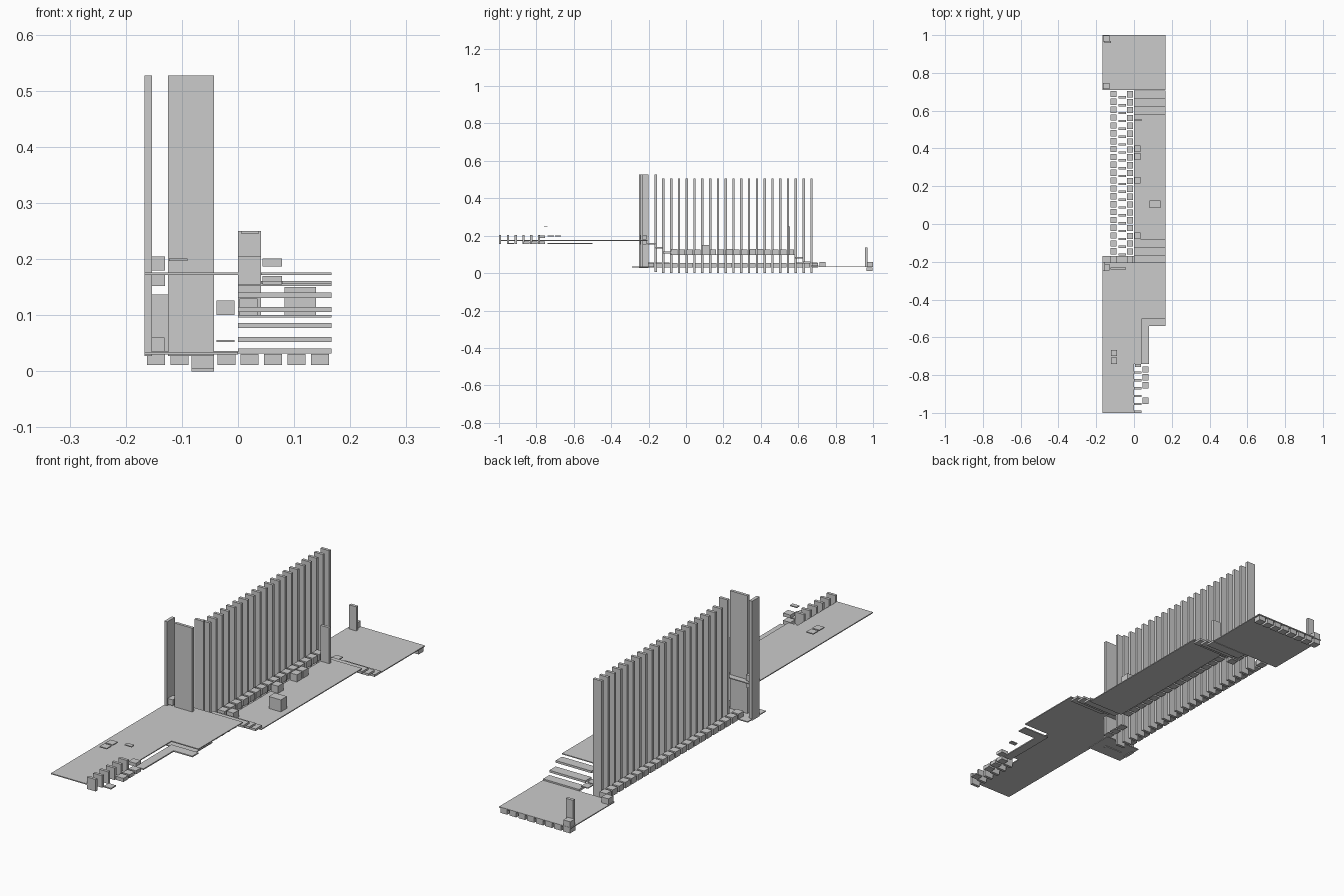
import bpy, bmesh

grey = bpy.data.materials.new("light_grey")
grey.diffuse_color = (0.6, 0.6, 0.6, 1)


def part(name, boxes):
    """One object from boxes given as (x0, x1, y0, y1, z0, z1)."""
    bm = bmesh.new()
    for x0, x1, y0, y1, z0, z1 in boxes:
        vs = bmesh.ops.create_cube(bm, size=1)["verts"]
        for v in vs:
            v.co.x = x1 if v.co.x > 0 else x0
            v.co.y = y1 if v.co.y > 0 else y0
            v.co.z = z1 if v.co.z > 0 else z0
    me = bpy.data.meshes.new(name)
    bm.to_mesh(me)
    bm.free()
    me.materials.append(grey)
    ob = bpy.data.objects.new(name, me)
    bpy.context.collection.objects.link(ob)


P = 1 / 24      # module pitch
W = 1 / 6       # half width

# Decks at three levels
part("front_deck", [(-W, 0, -1, -0.205, 0.172, 0.176),
                    (0, 0.042, -0.74, -0.205, 0.172, 0.176),
                    (0.042, W, -0.5, -0.205, 0.172, 0.176)])
part("middle_deck", [(0, W, -0.083, 0.583, 0.096, 0.1)])
part("back_deck", [(-W, W, 0.71, 1, 0.032, 0.036)])
part("lower_plate", [(-W, 0, -0.29, -0.17, 0.03, 0.034)])

# Ledge below the cut corner of the front deck
part("ledge", [(0.042, 0.08, -0.74, -0.5, 0.156, 0.161),
               (0.08, W, -0.54, -0.5, 0.156, 0.161)])

# Steps between the decks
part("upper_steps", [(0, W, -0.205 + i * P, -0.205 + (i + 1) * P, z, z + 0.009)
                     for i, z in enumerate((0.152, 0.131, 0.106))])
part("lower_steps", [(0, W, 0.583 + i * P, 0.583 + (i + 1) * P, z, z + 0.009)
                     for i, z in enumerate((0.077, 0.052, 0.032))])

# Row of tall slats
part("slats", [(-0.083, -0.043, y, y + 0.012, 0, 0.505)
               for y in [-0.127 + i * P for i in range(20)]])
part("end_slat", [(-0.083, -0.043, -0.168, -0.156, 0.005, 0.527)])
part("tall_panel", [(-0.125, -0.043, -0.242, -0.23, 0.027, 0.527)])
part("tall_post", [(-W, -0.153, -0.25, -0.2, 0.027, 0.527)])

# Blocks along both sides of the slats
part("deck_blocks", [(-0.038, -0.006, y, y + 0.033, 0.1, 0.126)
                     for y in [-0.08 + i * P for i in range(16)]])
part("end_blocks", [(-0.038, -0.006, y, y + 0.033, 0.052, 0.056)
                    for y in (-0.203, -0.162, -0.12, 0.587, 0.628, 0.67)])
part("outer_blocks", [(-0.125, -0.092, y, y + 0.033, 0.03, 0.055)
                      for y in [-0.203 + i * P for i in range(22)]])

# Blocks and posts on the middle deck
part("middle_blocks", [(0.003, 0.035, y, y + 0.035, 0.1, 0.13)
                       for y in (-0.08, 0.215, 0.34, 0.38)])
part("middle_cube", [(0.083, 0.139, 0.085, 0.125, 0.1, 0.15)])
part("middle_post", [(0, 0.041, 0.545, 0.557, 0.1, 0.25)])

# Blocks and post on the back deck
part("back_post", [(-0.155, -0.122, 0.957, 0.97, 0.036, 0.137)])
part("back_blocks", [(-0.163, -0.131, y, y + 0.033, 0.036, 0.06)
                     for y in (0.714, 0.966)])
part("back_edge_blocks", [(x - 0.016, x + 0.016, 0.964, 0.998, 0.011, 0.031)
                          for x in [(i - 3.5) * P for i in range(8)]])

# Bars, blocks and tiles at the front end
part("front_bars", [(0, 0.041, y, y + 0.012, 0.155, 0.205)
                    for y in [-1 + i * P for i in range(6)]])
part("front_blocks", [(0.044, 0.078, y, y + 0.033, z, z + h) for y, z, h in (
    (-0.952, 0.155, 0.005), (-0.87, 0.155, 0.015), (-0.828, 0.155, 0.015),
    (-0.787, 0.187, 0.014), (-0.787, 0.155, 0.015))])
part("front_tiles", [(-0.123, -0.09, y, y + 0.033, 0.197, 0.201)
                     for y in (-0.74, -0.7)])
part("floating_tile", [(0.005, 0.037, -0.758, -0.74, 0.246, 0.25)])
part("post_blocks", [(-0.155, -0.13, -0.246, -0.212, 0.18, 0.205),
                     (-0.155, -0.13, -0.246, -0.212, 0.152, 0.172)])
